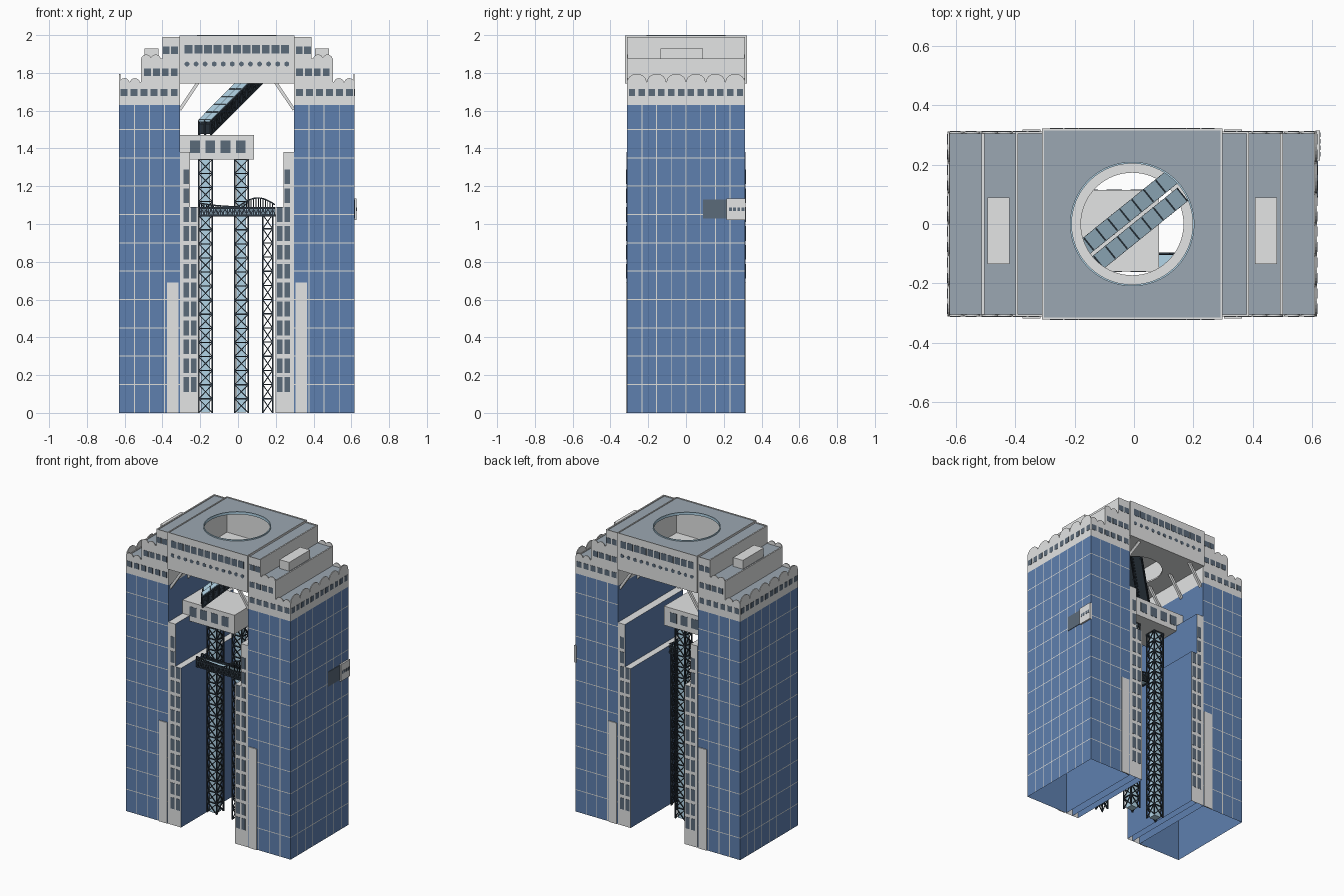
import bpy, bmesh, math
from mathutils import Vector, Matrix

if "Cube" in bpy.data.objects:
    bpy.data.objects.remove(bpy.data.objects["Cube"])

CX, OUT, INN, DEP = -0.006, 0.623, 0.302, 0.312   # centre, tower outer / inner offset, half depth
THIN = 0.0015                                     # thickness of window plates


def material(name, rgb):
    m = bpy.data.materials.new(name)
    m.use_nodes = True
    m.diffuse_color = (*rgb, 1)
    m.node_tree.nodes["Principled BSDF"].inputs["Base Color"].default_value = (*rgb, 1)
    return m


WALL = material("light grey wall", (0.77, 0.78, 0.78))
BLUE = material("blue curtain glass", (0.113, 0.215, 0.43))
ROOF = material("grey blue roof", (0.33, 0.39, 0.445))
WINDOW = material("dark window", (0.105, 0.145, 0.195))
STEEL = material("dark steel", (0.024, 0.036, 0.05))
GLASS = material("pale blue glass", (0.46, 0.68, 0.82))
MULLION = material("mullion grey", (0.74, 0.74, 0.71))


def box(bm, x, y, z):
    size = [b - a for a, b in (x, y, z)]
    mid = [(a + b) / 2 for a, b in (x, y, z)]
    bmesh.ops.create_cube(bm, size=1, matrix=Matrix.Translation(mid) @ Matrix.Diagonal((*size, 1)))


def bar(bm, p, q, w=0.007):
    p, q = Vector(p), Vector(q)
    turn = (q - p).to_track_quat('Z', 'Y').to_matrix().to_4x4()
    size = Matrix.Diagonal((w, w, (q - p).length, 1))
    bmesh.ops.create_cube(bm, size=1, matrix=Matrix.Translation((p + q) / 2) @ turn @ size)


def arch(bm, c, r, rise, along, thick):
    vs = [bm.verts.new(Vector(c) + Vector(along) * r * math.cos(t * math.pi / 12)
                       + Vector((0, 0, rise * math.sin(t * math.pi / 12)))) for t in range(13)]
    ext = bmesh.ops.extrude_face_region(bm, geom=[bm.faces.new(vs)])
    bmesh.ops.translate(bm, vec=thick, verts=[v for v in ext["geom"] if isinstance(v, bmesh.types.BMVert)])


def finish(bm, name, mats, rule=None):
    bmesh.ops.recalc_face_normals(bm, faces=bm.faces[:])
    bm.normal_update()
    if rule:
        for f in bm.faces:
            f.material_index = rule(f)
    me = bpy.data.meshes.new(name)
    bm.to_mesh(me)
    bm.free()
    for m in mats:
        me.materials.append(m)
    ob = bpy.data.objects.new(name, me)
    bpy.context.collection.objects.link(ob)
    return ob


def open_bottom(bm):
    bm.normal_update()
    bmesh.ops.delete(bm, geom=[f for f in bm.faces if f.normal.z < -0.5 and f.calc_center_median().z < 0.01],
                     context='FACES')


def span(s, a, b):
    return sorted((CX + s * a, CX + s * b))


def faces_y(bm, x, z, y=DEP, t=THIN):
    """Thin plates on the front and the back."""
    for f in (-1, 1):
        box(bm, x, sorted((f * y, f * (y + t))), z)


def around(c, w):
    return (c - w / 2, c + w / 2)


def within(v, lines):
    return any(a < v < b for a, b in lines)


roof_rule = lambda f: 1 if f.normal.z > 0.5 else 0
windows = bmesh.new()

for s, side in ((-1, "right"), (1, "left")):
    # Blue tower shaft, hollow and open below, with the mullion grid cut into its faces
    lines = ([around(CX + s * (INN + i * 0.08), 0.005) for i in range(1, 4)],
             [around(-DEP + i * 0.078, 0.005) for i in range(1, 8)],
             [around(i * 0.15, 0.005) for i in range(1, 11)])
    bm = bmesh.new()
    box(bm, span(s, INN, OUT), (-DEP, DEP), (0, 1.63))
    open_bottom(bm)
    for axis in range(3):
        for edge in (e for line in lines[axis] for e in line):
            unit = Vector([float(k == axis) for k in range(3)])
            bmesh.ops.bisect_plane(bm, geom=bm.verts[:] + bm.edges[:] + bm.faces[:],
                                   plane_co=unit * edge, plane_no=unit)

    def grid_rule(f):
        c = f.calc_center_median()
        if f.normal.x * s < -0.5 or f.normal.z > 0.5:
            return 0
        across = 0 if abs(f.normal.y) > 0.5 else 1
        return int(within(c.z, lines[2]) or within(c[across], lines[across]))

    finish(bm, side + "_tower_shaft", [BLUE, MULLION], grid_rule)

    # Plain lining that hides the grid from inside the hollow shaft
    bm = bmesh.new()
    box(bm, span(s, INN + 0.002, OUT - 0.002), (-DEP + 0.002, DEP - 0.002), (0, 1.62))
    open_bottom(bm)
    finish(bm, side + "_shaft_lining", [BLUE])

    # Stepped crown
    bm = bmesh.new()
    tiers = ((OUT, 1.63, 1.745), (0.508, 1.745, 1.87), (0.394, 1.87, 1.985))
    for far, z0, z1 in tiers:
        box(bm, span(s, INN, far), (-DEP, DEP), (z0, z1))
    finish(bm, side + "_crown", [WALL, ROOF], roof_rule)

    # Parapets, arches and roof box
    bm = bmesh.new()
    for far, z0, z1 in tiers:
        box(bm, span(s, far - 0.009, far), (-DEP, DEP), (z1, z1 + 0.006))
        faces_y(bm, span(s, INN, far), (z1, z1 + 0.006), DEP - 0.006, 0.006)
    for i in range(6):
        arch(bm, (CX + s * OUT, -0.26 + i * 0.104, 1.751), 0.051, 0.044, (0, 1, 0), (-s * 0.006, 0, 0))
    for f in (-1, 1):
        for d, z in ((0.595, 1.745), (0.54, 1.745), (0.48, 1.87), (0.43, 1.87)):
            arch(bm, (CX + s * d, f * DEP, z), 0.027, 0.027, (1, 0, 0), (0, -f * 0.006, 0))
    box(bm, span(s, 0.414, 0.488), (-0.135, 0.09), (1.87, 1.93))
    finish(bm, side + "_crown_trim", [WALL])

    # Crown windows
    for n, d0, step, z in ((6, 0.332, 0.053, 1.697), (4, 0.332, 0.047, 1.803), (2, 0.33, 0.044, 1.92)):
        for i in range(n):
            faces_y(windows, around(CX + s * (d0 + i * step), 0.036), around(z, 0.038))
    for i in range(12):
        box(windows, span(s, OUT, OUT + THIN), around(-0.286 + i * 0.052, 0.034), around(1.697, 0.038))

    # Stepped inner slabs with grey ends
    bm = bmesh.new()
    box(bm, span(s, 0.248, INN), (-DEP - 0.003, DEP + 0.003), (0, 1.38))
    box(bm, span(s, 0.204, 0.248), (-DEP - 0.003, DEP + 0.003), (0, 1.09))
    open_bottom(bm)
    finish(bm, side + "_inner_slabs", [BLUE, WALL], lambda f: 0 if abs(f.normal.x) > 0.5 else 1)
    for d, n in ((0.268, 12), (0.227, 10)):
        for i in range(n):
            faces_y(windows, around(CX + s * d, 0.029), around(0.15 + i * 0.1, 0.078), DEP + 0.003)

    # Low facade strip
    bm = bmesh.new()
    faces_y(bm, span(s, 0.31, 0.37), (0, 0.69), t=0.006)
    finish(bm, side + "_facade_strip", [WALL])

    # Diagonal struts beneath the roof deck
    bm = bmesh.new()
    for y in (-0.29, -0.1, 0.1, 0.29):
        bar(bm, (CX + s * INN, y, 1.605), (CX + s * 0.205, y, 1.75), 0.016)
    finish(bm, side + "_struts", [WALL])

# Hollow roof deck, with a wide opening in its roof and a narrower one in its floor
BY = 0.322
bm = bmesh.new()
box(bm, span(1, -0.304, 0.304), (-BY, BY), (1.745, 1.992))
deck = finish(bm, "roof_deck", [WALL, ROOF], roof_rule)


def cut_deck(bm, name):
    cutter = finish(bm, name, [WALL])
    cutter.hide_render = True
    cutter.hide_viewport = True
    cut = deck.modifiers.new(name, 'BOOLEAN')
    cut.operation, cut.object, cut.solver = 'DIFFERENCE', cutter, 'EXACT'


bm = bmesh.new()
box(bm, span(1, -0.298, 0.298), (-BY + 0.006, BY - 0.006), (1.755, 1.982))
cut_deck(bm, "room_cutter")
for name, r, z in (("floor_cutter", 0.173, 1.75), ("roof_cutter", 0.205, 1.99)):
    bm = bmesh.new()
    bmesh.ops.create_cone(bm, cap_ends=True, segments=64, radius1=r, radius2=r, depth=0.1,
                          matrix=Matrix.Translation((CX, 0, z)))
    cut_deck(bm, name)

# Thin rim round the roof opening
bm = bmesh.new()
rings = [bmesh.ops.create_circle(bm, segments=64, radius=r, matrix=Matrix.Translation((CX, 0, z)))["verts"]
         for r, z in ((0.204, 1.982), (0.204, 2.0), (0.21, 2.0), (0.21, 1.982))]
for a, b in zip(rings, rings[1:]):
    for i in range(64):
        j = (i + 1) % 64
        bm.faces.new((a[i], a[j], b[j], b[i]))
finish(bm, "opening_rim", [GLASS])

# Deck edge trim and windows
bm = bmesh.new()
faces_y(bm, span(1, -0.304, 0.304), (1.99, 1.997), BY - 0.006, 0.006)
for s in (-1, 1):
    box(bm, span(s, 0.297, 0.304), (-BY, BY), (1.99, 1.997))
finish(bm, "deck_edge_trim", [WALL])
for i in range(11):
    faces_y(windows, around(CX + (i - 5) * 0.051, 0.042), around(1.925, 0.047), BY)
for i in range(12):
    for f in (-1, 1):
        at = Matrix.Translation((CX + (i - 5.5) * 0.048, f * BY, 1.847))
        bmesh.ops.create_cone(windows, cap_ends=True, segments=12, radius1=0.013, radius2=0.013,
                              depth=2 * THIN, matrix=at @ Matrix.Rotation(math.pi / 2, 4, 'X'))

# Hanging platform
bm = bmesh.new()
box(bm, (-0.307, 0.085), (-0.16, 0.115), (1.342, 1.472))
finish(bm, "hanging_platform", [WALL])
for i in range(4):
    for y in ((-0.16 - THIN, -0.16), (0.115, 0.115 + THIN)):
        box(windows, around(-0.228 + i * 0.081, 0.052), y, around(1.41, 0.066))

# Side cabin on the left tower
bm = bmesh.new()
box(bm, (0.612, 0.628), (0.215, DEP + 0.003), (1.02, 1.135))
finish(bm, "side_cabin", [WALL])
box(windows, (0.617, 0.62), (0.09, 0.215), (1.03, 1.13))
for i in range(4):
    box(windows, (0.628, 0.628 + THIN), around(0.235 + i * 0.022, 0.015), around(1.078, 0.02))
finish(windows, "windows", [WINDOW])

# Lattice lift towers
lattice, cores = bmesh.new(), bmesh.new()
for cx, cy, half, top in ((-0.172, 0, 0.036, 1.342), (0.018, 0, 0.036, 1.342), (0.157, -0.13, 0.026, 1.05)):
    corners = [(cx + half * a, cy + half * b) for a, b in ((-1, -1), (1, -1), (1, 1), (-1, 1))]
    n = round(top / 0.0745)
    for k in range(4):
        a, b = corners[k], corners[(k + 1) % 4]
        bar(lattice, (*a, 0), (*a, top), 0.008)
        for i in range(n):
            z0, z1 = top * i / n, top * (i + 1) / n
            bar(lattice, (*a, z1), (*b, z1), 0.006)
            bar(lattice, (*a, z0), (*b, z1), 0.005)
            bar(lattice, (*b, z0), (*a, z1), 0.005)
    if half > 0.03:
        box(cores, around(cx, 0.05), around(cy, 0.05), (0.002, top))
finish(lattice, "lift_tower_lattice", [STEEL])
finish(cores, "lift_shaft_glass", [GLASS])

# Footbridge with an arched railing
bm = bmesh.new()
rail = lambda x: 1.092 + (0.046 * math.sin(math.pi * x / 0.21) if x > 0 else 0.45 * x * x)
xs = [-0.205 + i * 0.4 / 32 for i in range(33)]
for y in (-0.156, -0.1):
    for z in (1.045, 1.085):
        bar(bm, (xs[0], y, z), (xs[-1], y, z), 0.009)
    for i, (a, b) in enumerate(zip(xs, xs[1:])):
        bar(bm, (a, y, 1.045), (a, y, rail(a)), 0.005)
        bar(bm, (a, y, rail(a)), (b, y, rail(b)), 0.007)
        bar(bm, (a, y, (1.045, 1.085)[i % 2]), (b, y, (1.085, 1.045)[i % 2]), 0.005)
for x in xs[::4]:
    bar(bm, (x, -0.156, 1.045), (x, -0.1, 1.045), 0.008)
finish(bm, "footbridge_truss", [STEEL])
bm = bmesh.new()
box(bm, (xs[0], xs[-1]), (-0.152, -0.104), (1.05, 1.08))
finish(bm, "footbridge_deck", [GLASS])

# Twin escalator tubes with upright ends: dark lattice sides and floor, thin glass lid
frame, lids = bmesh.new(), bmesh.new()
run, up = Vector((0.323, 0.26, 0.325)), Vector((0, 0, 0.036))
across = run.cross(up).normalized() * 0.025
for start in (Vector((-0.193, -0.1, 1.508)), Vector((-0.16, -0.161, 1.508))):
    for v in (across, -across):
        for h in (up, -up):
            bar(frame, start + v + h, start + v + h + run, 0.007)
        for i in range(12):
            p, q = start + run * i / 12 + v, start + run * (i + 1) / 12 + v
            bar(frame, p - up, p + up, 0.007)
            bar(frame, p - up, q + up, 0.006)
            bar(frame, p + up, q - up, 0.006)
    for i in range(9):
        p = start + run * i / 8 + up * 1.22
        bar(frame, p - across, p + across, 0.004)
    for bm, low, high, wide in ((frame, -0.9, 0.6, 0.85), (lids, 0.9, 1.22, 1.1)):
        base = [start + across * a * wide + up * b for a, b in ((-1, low), (1, low), (1, high), (-1, high))]
        lo, hi = [bm.verts.new(p) for p in base], [bm.verts.new(p + run) for p in base]
        bm.faces.new(lo)
        bm.faces.new(hi)
        for k in range(4):
            bm.faces.new((lo[k], lo[(k + 1) % 4], hi[(k + 1) % 4], hi[k]))
finish(frame, "escalator_frames", [STEEL])
finish(lids, "escalator_glass", [GLASS])
